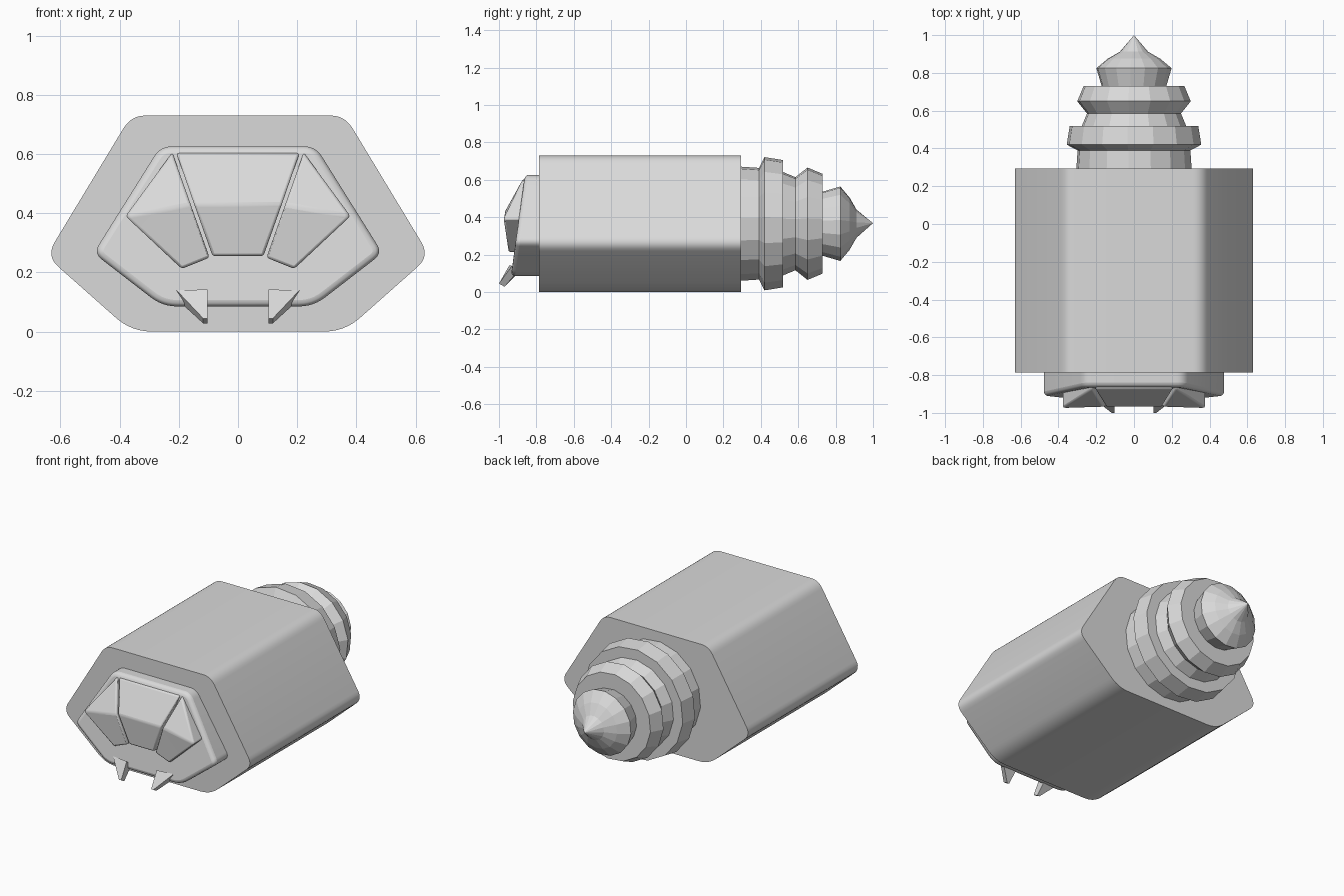
import bpy, bmesh, math
from mathutils import Vector

if "Cube" in bpy.data.objects:
    bpy.data.objects.remove(bpy.data.objects["Cube"])

grey = bpy.data.materials.new("plain_grey")
grey.diffuse_color = (0.7, 0.7, 0.7, 1)
grey.use_nodes = True
grey.node_tree.nodes["Principled BSDF"].inputs["Base Color"].default_value = grey.diffuse_color


def make(name, verts, faces, smooth=True, bevel=0.0, segments=2):
    bm = bmesh.new()
    vs = [bm.verts.new(v) for v in verts]
    for f in faces:
        bm.faces.new([vs[i] for i in f])
    bmesh.ops.recalc_face_normals(bm, faces=bm.faces)
    me = bpy.data.meshes.new(name)
    bm.to_mesh(me)
    bm.free()
    me.materials.append(grey)
    ob = bpy.data.objects.new(name, me)
    bpy.context.collection.objects.link(ob)
    bpy.ops.object.select_all(action='DESELECT')
    ob.select_set(True)
    bpy.context.view_layer.objects.active = ob
    if smooth:
        bpy.ops.object.shade_smooth_by_angle(angle=math.radians(30))
    if bevel:
        m = ob.modifiers.new("rounded_edges", 'BEVEL')
        m.width, m.segments = bevel, segments
        m.limit_method, m.angle_limit = 'ANGLE', math.radians(32)
    return ob


def rounded(corners, steps=6):
    """Outline of (x, z, tangent length) corners with rounded tips."""
    out = []
    for i, (x, z, d) in enumerate(corners):
        p = Vector((x, z))
        a = Vector(corners[i - 1][:2])
        b = Vector(corners[(i + 1) % len(corners)][:2])
        s, e = p + (a - p).normalized() * d, p + (b - p).normalized() * d
        for k in range(steps + 1):
            t = k / steps
            out.append(s * (1 - t) ** 2 + p * 2 * t * (1 - t) + e * t * t)
    return out


def prism(name, front, back, **kw):
    n = len(front)
    faces = [(i, (i + 1) % n, n + (i + 1) % n, n + i) for i in range(n)]
    faces += [tuple(range(n)), tuple(range(2 * n - 1, n - 1, -1))]
    return make(name, front + back, faces, **kw)


def hexagon(top, side, bottom):
    right = [top, side, bottom]
    return rounded(right + [(-x, z, d) for x, z, d in reversed(right)])


# Main body: long rounded hexagonal block
outline = hexagon((0.361, 0.73, 0.05), (0.648, 0.255, 0.055), (0.36, 0, 0.07))
prism("body", [(p.x, -0.785, p.y) for p in outline],
      [(p.x, 0.293, p.y) for p in outline])

# Face plate: smaller hexagon with a sloping front
outline = hexagon((0.262, 0.626, 0.04), (0.488, 0.265, 0.035), (0.255, 0.085, 0.05))
prism("face_plate", [(p.x, -0.948 + 0.139 * p.y, p.y) for p in outline],
      [(p.x, -0.75, p.y) for p in outline], bevel=0.022, segments=3)


def panel(name, front, fronts):
    """Folded visor panel reaching back into the face plate."""
    n = len(front)
    back = [(x, -0.82, z) for x, y, z in front]
    faces = list(fronts) + [tuple(range(2 * n - 1, n - 1, -1))]
    faces += [(i, (i + 1) % n, n + (i + 1) % n, n + i) for i in range(n)]
    return make(name, front + back, faces, bevel=0.009)


# Visor: folded centre panel and two wings
panel("visor_centre",
      [(-0.208, -0.872, 0.603), (-0.148, -0.968, 0.43), (-0.086, -0.95, 0.255),
       (0.086, -0.95, 0.255), (0.148, -0.968, 0.43), (0.208, -0.872, 0.603)],
      [(0, 1, 4, 5), (1, 2, 3, 4)])

for s, side in ((-1, "left"), (1, "right")):
    panel("visor_wing_" + side,
          [(s * 0.222, -0.872, 0.605), (s * 0.16, -0.968, 0.43),
           (s * 0.096, -0.95, 0.25), (s * 0.19, -0.948, 0.212),
           (s * 0.38, -0.975, 0.39)],
          [(0, 1, 4), (1, 2, 3), (1, 3, 4)])

    # Fangs under the visor
    prism("fang_" + side,
          [(s * 0.103, -0.945, 0.142), (s * 0.208, -0.93, 0.14),
           (s * 0.118, -1.0, 0.045), (s * 0.103, -1.0, 0.045)],
          [(s * 0.103, -0.90, 0.10), (s * 0.208, -0.90, 0.11),
           (s * 0.118, -0.97, 0.028), (s * 0.103, -0.97, 0.028)], smooth=False)

# Tail: faceted stepped rings ending in a pointed tip
profile = [(0.27, 0.308), (0.39, 0.30), (0.42, 0.358), (0.518, 0.342),
           (0.518, 0.278), (0.585, 0.25), (0.65, 0.302), (0.73, 0.268),
           (0.73, 0.172), (0.825, 0.2), (0.875, 0.14), (0.912, 0.075)]
N = 16
verts, faces = [], []
for y, r in profile:
    for k in range(N):
        a = 2 * math.pi * (k + 0.25) / N
        verts.append((r * math.cos(a), y, 0.365 + r * math.sin(a)))
for j in range(len(profile) - 1):
    for k in range(N):
        k2 = (k + 1) % N
        faces.append((j * N + k, j * N + k2, (j + 1) * N + k2, (j + 1) * N + k))
last = (len(profile) - 1) * N
verts.append((0, 1.0, 0.368))
faces += [(last + k, last + (k + 1) % N, last + N) for k in range(N)]
faces.append(tuple(range(N)))
make("tail", verts, faces, smooth=False)
